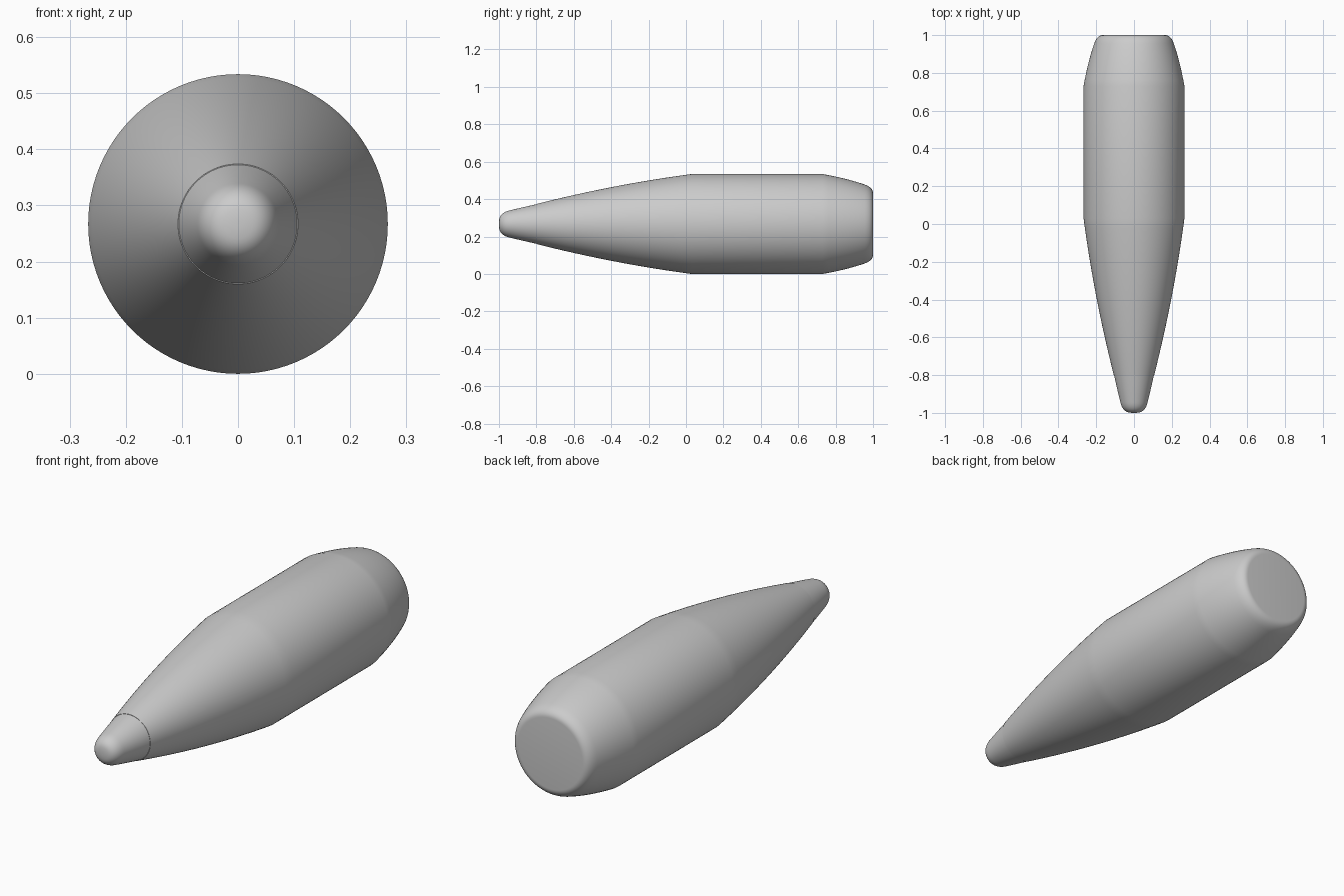
import bpy, bmesh, math

if "Cube" in bpy.data.objects:
    bpy.data.objects.remove(bpy.data.objects["Cube"])

R = 0.267      # greatest radius, also height of the axis
SIDES = 96


def bezier(p, q, r, n=12):
    """Points on a quadratic curve from p to r, pulled towards q."""
    return [tuple((1 - t) ** 2 * a + 2 * t * (1 - t) * b + t * t * c
                  for a, b, c in zip(p, q, r))
            for t in (i / n for i in range(n + 1))]


def lathe(name, profile):
    """Spin (y, radius) points round the long axis; ends are closed."""
    bm = bmesh.new()
    rings = []
    for y, r in profile:
        rings.append([bm.verts.new((r * math.cos(2 * math.pi * k / SIDES), y,
                                    R + r * math.sin(2 * math.pi * k / SIDES)))
                      for k in range(SIDES)])
    for a, b in zip(rings, rings[1:]):
        for k in range(SIDES):
            j = (k + 1) % SIDES
            bm.faces.new((a[k], a[j], b[j], b[k]))
    bm.faces.new(rings[0])
    bm.faces.new(rings[-1])
    bmesh.ops.recalc_face_normals(bm, faces=bm.faces)
    mesh = bpy.data.meshes.new(name)
    bm.to_mesh(mesh)
    bm.free()
    obj = bpy.data.objects.new(name, mesh)
    bpy.context.collection.objects.link(obj)
    bpy.ops.object.select_all(action='DESELECT')
    obj.select_set(True)
    bpy.context.view_layer.objects.active = obj
    bpy.ops.object.shade_smooth_by_angle(angle=math.radians(35))
    return obj


# Body: tapering front, straight middle, rounded tail with a flat base
front = bezier((-0.80, 0.107), (-0.38, 0.213), (0.03, R), 16)
tail = bezier((0.73, R), (0.86, 0.244), (0.955, 0.211), 8)
rim = bezier((0.955, 0.211), (1.0, 0.195), (1.0, 0.165), 8)
lathe("body", front + tail + rim[1:])

# Nose tip: short cone ending in a blunt rounded point
cone = bezier((-0.80, 0.1055), (-0.88, 0.088), (-0.94, 0.073), 4)
cap = bezier((-0.94, 0.073), (-0.992, 0.062), (-0.998, 0.026), 10)
lathe("nose_tip", cone + cap[1:] + [(-1.0, 0.012), (-1.0, 0.002)])
